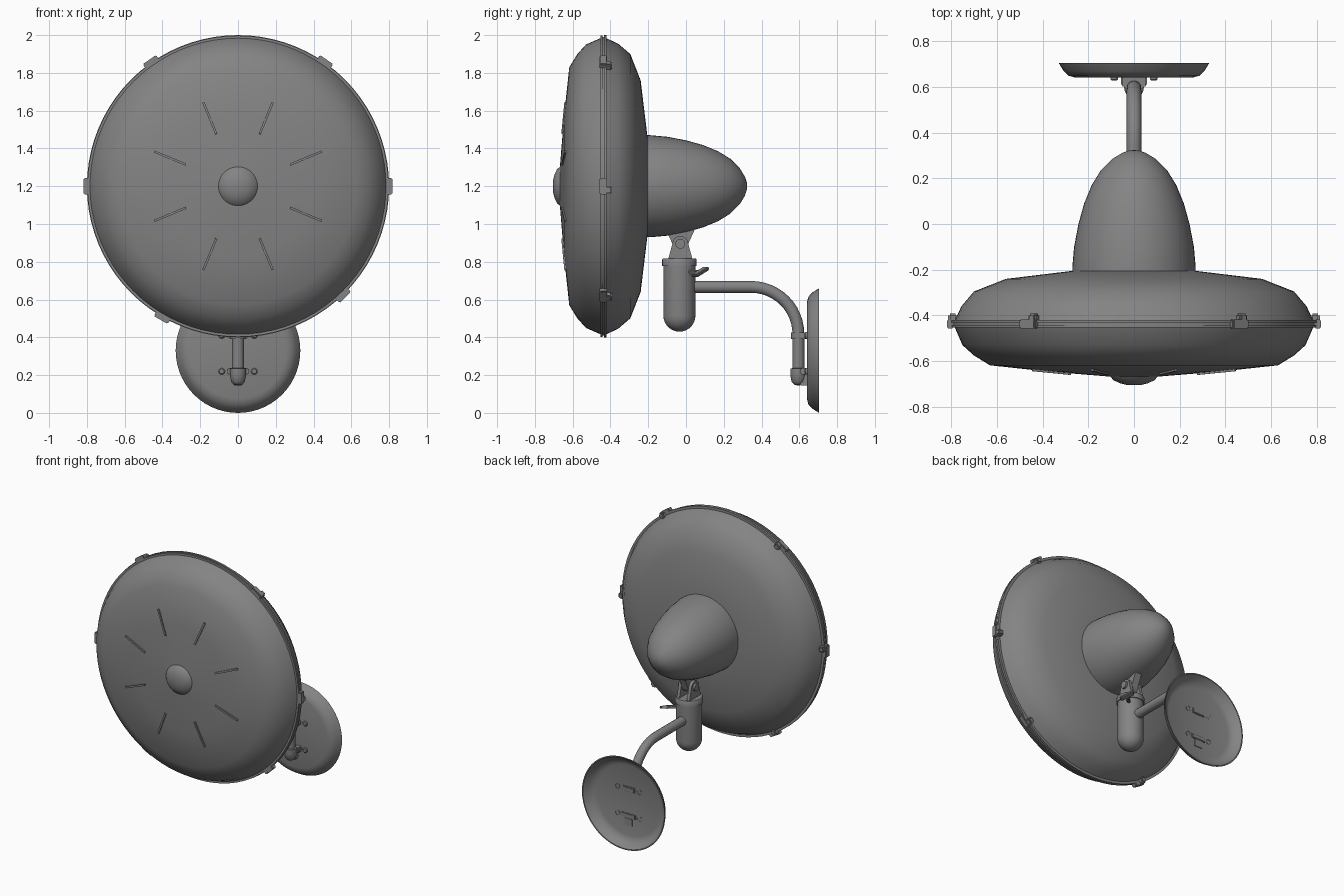
import bpy, bmesh, math
from math import sin, cos, pi, radians
from mathutils import Vector, Matrix

if "Cube" in bpy.data.objects:
    bpy.data.objects.remove(bpy.data.objects["Cube"])

grey = bpy.data.materials.new("mid_grey")
grey.diffuse_color = (0.23, 0.23, 0.23, 1)
grey.use_nodes = True
grey.node_tree.nodes["Principled BSDF"].inputs["Base Color"].default_value = grey.diffuse_color


def finish(name, bm, angle=40):
    bmesh.ops.recalc_face_normals(bm, faces=bm.faces)
    me = bpy.data.meshes.new(name)
    bm.to_mesh(me)
    bm.free()
    ob = bpy.data.objects.new(name, me)
    bpy.context.collection.objects.link(ob)
    me.materials.append(grey)
    bpy.ops.object.select_all(action='DESELECT')
    ob.select_set(True)
    bpy.context.view_layer.objects.active = ob
    bpy.ops.object.shade_smooth_by_angle(angle=radians(angle))
    return ob


def lathe(name, profile, origin=(0, 0, 0), axis='Y', n=64, closed=False, angle=40):
    """Spin (position along axis, radius) points around the axis."""
    bm = bmesh.new()
    o = Vector(origin)
    rings = []
    for h, r in profile:
        count = 1 if r == 0 else n
        ring = []
        for i in range(count):
            a = 2 * pi * i / n
            u, v = r * cos(a), r * sin(a)
            p = {'X': (h, u, v), 'Y': (u, h, v), 'Z': (u, v, h)}[axis]
            ring.append(bm.verts.new(o + Vector(p)))
        rings.append(ring)
    pairs = list(zip(rings, rings[1:])) + ([(rings[-1], rings[0])] if closed else [])
    for a, b in pairs:
        for i in range(n):
            j = (i + 1) % n
            q = [a[i % len(a)], a[j % len(a)], b[j % len(b)], b[i % len(b)]]
            q = list(dict.fromkeys(q))
            if len(q) > 2:
                bm.faces.new(q)
    return finish(name, bm, angle)


def box(name, size, matrix, bevel=0.0):
    bm = bmesh.new()
    bmesh.ops.create_cube(bm, size=1, matrix=Matrix.Diagonal((*size, 1)))
    if bevel:
        bmesh.ops.bevel(bm, geom=bm.edges[:], offset=bevel, segments=2, affect='EDGES')
    bm.transform(matrix)
    return finish(name, bm, 30)


def plate(name, outline, x, thick):
    """Flat lug: (y, z) outline extruded along x."""
    bm = bmesh.new()
    f = bm.faces.new([bm.verts.new((x - thick / 2, y, z)) for y, z in outline])
    ext = bmesh.ops.extrude_face_region(bm, geom=[f])
    verts = [v for v in ext['geom'] if isinstance(v, bmesh.types.BMVert)]
    bmesh.ops.translate(bm, verts=verts, vec=(thick, 0, 0))
    return finish(name, bm, 30)


FAN = (0, 0, 1.2)

# Fan cage: front and back covers
lathe("front_cover", [(-0.67, 0), (-0.667, 0.11), (-0.645, 0.38), (-0.618, 0.63), (-0.575, 0.70),
                      (-0.53, 0.75), (-0.45, 0.785)], FAN, n=80, angle=50)
lathe("back_cover", [(-0.425, 0.785), (-0.36, 0.755), (-0.295, 0.70), (-0.24, 0.56), (-0.205, 0.27),
                     (-0.205, 0)], FAN, n=80, angle=50)
# Rim flanges with a thin groove between them
lathe("rim_band", [(-0.453, 0.77), (-0.453, 0.797), (-0.441, 0.797), (-0.441, 0.791), (-0.434, 0.791),
                   (-0.434, 0.80), (-0.42, 0.80), (-0.42, 0.77)], FAN, n=80, closed=True)
lathe("front_cap", [(-0.665, 0.105), (-0.683, 0.09), (-0.697, 0.06), (-0.704, 0.03), (-0.705, 0)],
      FAN, n=40, angle=60)
lathe("motor_housing", [(-0.22, 0.27), (-0.19, 0.27), (-0.10, 0.262), (0.0, 0.243), (0.09, 0.218),
                        (0.17, 0.185), (0.235, 0.145), (0.285, 0.095), (0.312, 0.05), (0.322, 0.02),
                        (0.323, 0)], FAN, n=48, angle=60)

# Radial ribs on the front cover
for k in range(8):
    a = radians(22.5 + 45 * k)
    r = 0.39
    tilt = Matrix.Rotation(-0.09, 4, 'Z')
    m = (Matrix.Translation(FAN) @ Matrix.Rotation(-a, 4, 'Y')
         @ Matrix.Translation((r, -0.646, 0)) @ tilt.inverted())
    box(f"front_rib_{k}", (0.18, 0.012, 0.012), m)

# Rim clips
for k, deg in enumerate((0, 55, 125, 180, 240, 314)):
    spin = Matrix.Translation(FAN) @ Matrix.Rotation(-radians(deg), 4, 'Y')
    box(f"rim_clip_{k}", (0.03, 0.04, 0.085), spin @ Matrix.Translation((0.803, -0.437, 0)), 0.005)
    box(f"clip_tab_{k}", (0.04, 0.04, 0.04), spin @ Matrix.Translation((0.793, -0.412, -0.02)), 0.008)

# Tilt joint
PY, PZ = -0.03, 0.895
arc_low = [(PY + 0.042 * cos(a), PZ + 0.042 * sin(a)) for a in [pi + pi * i / 8 for i in range(9)]]
plate("housing_lug", [(PY - 0.09, 1.0)] + arc_low + [(PY + 0.09, 1.0)], 0, 0.05)
arc_top = [(PY + 0.042 * cos(a), PZ + 0.042 * sin(a)) for a in [pi * i / 8 for i in range(9)]]
for s in (-1, 1):
    plate("fork_lug", [(PY + 0.068, 0.80)] + arc_top + [(PY - 0.068, 0.80)], s * 0.04, 0.022)
lathe("pivot_pin", [(-0.065, 0), (-0.065, 0.026), (0.065, 0.026), (0.065, 0)], (0, PY, PZ), 'X', 24)

# Swivel column
COL = (0, -0.035, 0)
dome = [(0.515 - 0.085 * cos(t), 0.085 * sin(t)) for t in [pi / 2 * i / 7 for i in range(8)]]
dome[0] = (0.43, 0)
lathe("swivel_column", dome + [(0.78, 0.085)], COL, 'Z', 32)
lathe("column_collar", [(0.777, 0.08), (0.777, 0.091), (0.812, 0.091), (0.817, 0.087), (0.817, 0)],
      COL, 'Z', 32)

# Wing screw set diagonally in the column
screw = Matrix.Translation((0, -0.035, 0.745)) @ Matrix.Rotation(radians(42), 4, 'Z')
box("screw_stem", (0.09, 0.022, 0.022), screw @ Matrix.Translation((0.11, 0, 0)), 0.006)
box("screw_wing", (0.05, 0.10, 0.018),
    screw @ Matrix.Translation((0.165, 0, 0)) @ Matrix.Rotation(radians(25), 4, 'X'), 0.006)

# Bent support arm
cy, cz, R = 0.345, 0.417, 0.25
path = [(0.03, cz + R)] + [(cy + R * sin(t), cz + R * cos(t)) for t in [pi / 2 * i / 12 for i in range(13)]]
path += [(0.595, 0.2)]
cu = bpy.data.curves.new("support_arm", 'CURVE')
cu.dimensions = '3D'
cu.bevel_depth = 0.032
cu.bevel_resolution = 5
cu.use_fill_caps = True
sp = cu.splines.new('POLY')
sp.points.add(len(path) - 1)
for p, (y, z) in zip(sp.points, path):
    p.co = (0, y, z, 1)
sp.use_smooth = True
cu.materials.append(grey)
bpy.context.collection.objects.link(bpy.data.objects.new("support_arm", cu))

# Arm sockets on the wall plate
ARM = (0, 0.595, 0)
lathe("upper_socket", [(0.39, 0.03), (0.39, 0.039), (0.425, 0.039), (0.425, 0.03)], ARM, 'Z', 24)
lathe("lower_socket", [(0.145, 0), (0.148, 0.02), (0.165, 0.036), (0.20, 0.043), (0.235, 0.043),
                       (0.237, 0.03)], ARM, 'Z', 24)
box("upper_bracket", (0.10, 0.06, 0.035), Matrix.Translation((0, 0.626, 0.408)), 0.006)
box("lower_bracket", (0.115, 0.05, 0.035), Matrix.Translation((0, 0.63, 0.22)), 0.006)
box("bracket_foot", (0.055, 0.05, 0.07), Matrix.Translation((0, 0.625, 0.18)), 0.006)
for s in (-1, 1):
    for z in (0.22, 0.41):
        lathe("plate_bolt", [(0.65, 0.017), (0.633, 0.017), (0.628, 0.012), (0.627, 0)],
              (s * 0.086, 0, z), 'Y', 16)

# Hollow wall dish
lathe("wall_plate", [(0.64, 0), (0.64, 0.255), (0.648, 0.285), (0.668, 0.307), (0.705, 0.33),
                     (0.705, 0.322), (0.672, 0.298), (0.655, 0.275), (0.648, 0.25), (0.648, 0)],
      (0, 0, 0.33), n=56, angle=50)
# Bracket tabs showing on the back of the dish
for x, z, w, h in ((0, 0.41, 0.10, 0.035), (0, 0.22, 0.115, 0.03), (0, 0.175, 0.06, 0.05)):
    box("back_tab", (w, 0.006, h), Matrix.Translation((x, 0.65, z)))
